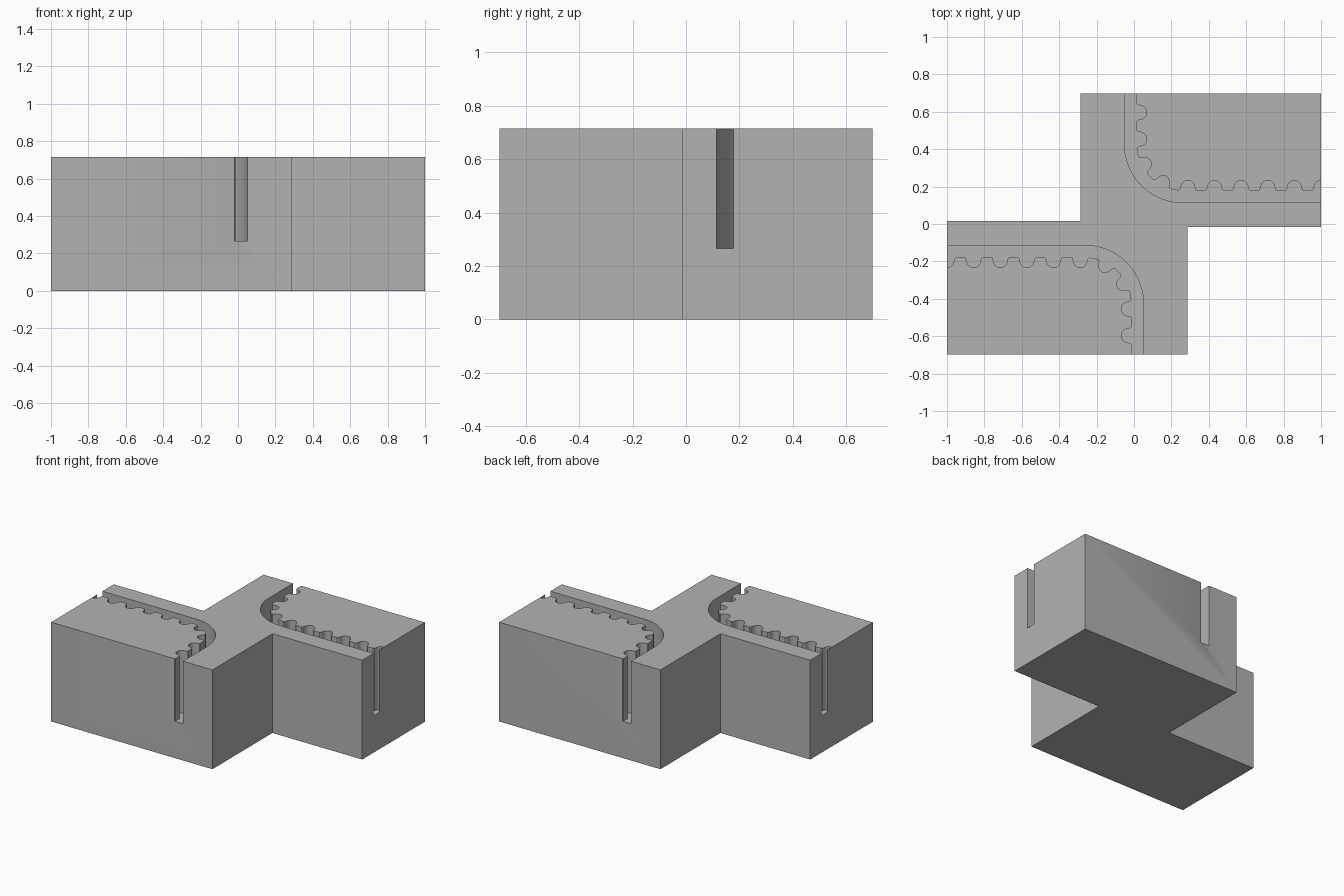
import bpy, bmesh, math
from mathutils import Vector

HEIGHT, FLOOR = 0.715, 0.265          # block top and slot floor
CX, CY = 0.26, 0.425                  # bend centre of the slot
R_OUT, R_IN, R_PITCH = 0.31, 0.247, 0.236
PITCH, POCKET_R, POCKET_C = 0.1425, 0.037, 0.018
END_WALL = 0.002                      # thin wall closing the half pocket

if "Cube" in bpy.data.objects:
    bpy.data.objects.remove(bpy.data.objects["Cube"], do_unlink=True)

grey = bpy.data.materials.new("plain grey")
grey.use_nodes = True
colour = (0.45, 0.45, 0.45, 1)
grey.diffuse_color = colour
grey.node_tree.nodes["Principled BSDF"].inputs["Base Color"].default_value = colour


def prism(name, outline, z0, z1):
    """Extrude a closed xy outline from z0 to z1."""
    bm = bmesh.new()
    face = bm.faces.new([bm.verts.new((x, y, z0)) for x, y in outline])
    top = bmesh.ops.extrude_face_region(bm, geom=[face])["geom"]
    moved = [v for v in top if isinstance(v, bmesh.types.BMVert)]
    bmesh.ops.translate(bm, verts=moved, vec=(0, 0, z1 - z0))
    bmesh.ops.recalc_face_normals(bm, faces=bm.faces)
    mesh = bpy.data.meshes.new(name)
    bm.to_mesh(mesh)
    bm.free()
    mesh.materials.append(grey)
    obj = bpy.data.objects.new(name, mesh)
    bpy.context.collection.objects.link(obj)
    return obj


def wall_point(s, depth):
    """Point on the toothed wall at path length s, cut inward by depth."""
    r = R_IN - depth
    straight = 1 - CX
    bend = R_PITCH * math.pi / 2
    if s <= straight:
        return (1 - s, CY - r)
    if s < straight + bend:
        a = (s - straight) / R_PITCH
        return (CX - r * math.sin(a), CY - r * math.cos(a))
    return (CX - r, CY + s - straight - bend)


# Pocket profile: flared mouth and a round end
arc = [math.pi * i / 12 for i in range(13)]
pocket = [(-0.049, 0), (-0.042, 0.005)]
pocket += [(-POCKET_R * math.cos(a), POCKET_C + POCKET_R * math.sin(a)) for a in arc]
pocket += [(0.042, 0.005), (0.049, 0)]

# Toothed side of the slot, from the side opening to the back opening
flat_y = CY - R_IN
slot = [(1.1, flat_y), (1 - END_WALL, flat_y)]
slot.append(wall_point(END_WALL, POCKET_C + POCKET_R))
for k in range(11):
    slot += [wall_point(k * PITCH + s, d) for s, d in pocket
             if k * PITCH + s > END_WALL]

# Smooth outer side of the slot
slot.append((CX - R_OUT, slot[-1][1]))
for i in range(33):
    a = math.pi / 2 * (1 - i / 32)
    slot.append((CX - R_OUT * math.sin(a), CY - R_OUT * math.cos(a)))
slot.append((1.1, CY - R_OUT))

# Stepped block, point-symmetric about its centre
half = [(-1, -0.698), (0.285, -0.698), (0.285, -0.015), (1, -0.015)]
block = prism("clamp_block", half + [(-x, -y) for x, y in half], 0, HEIGHT)

# Cut both belt slots
for sign in (1, -1):
    cutter = prism("slot_cutter", [(sign * x, sign * y) for x, y in slot],
                   FLOOR, HEIGHT + 0.1)
    cutter.hide_render = True
    mod = block.modifiers.new("belt_slot", "BOOLEAN")
    mod.operation, mod.solver, mod.object = "DIFFERENCE", "EXACT", cutter
    bpy.ops.object.select_all(action="DESELECT")
    block.select_set(True)
    bpy.context.view_layer.objects.active = block
    bpy.ops.object.modifier_apply(modifier=mod.name)
    bpy.data.objects.remove(cutter, do_unlink=True)

bpy.ops.object.shade_smooth_by_angle(angle=math.radians(25))
